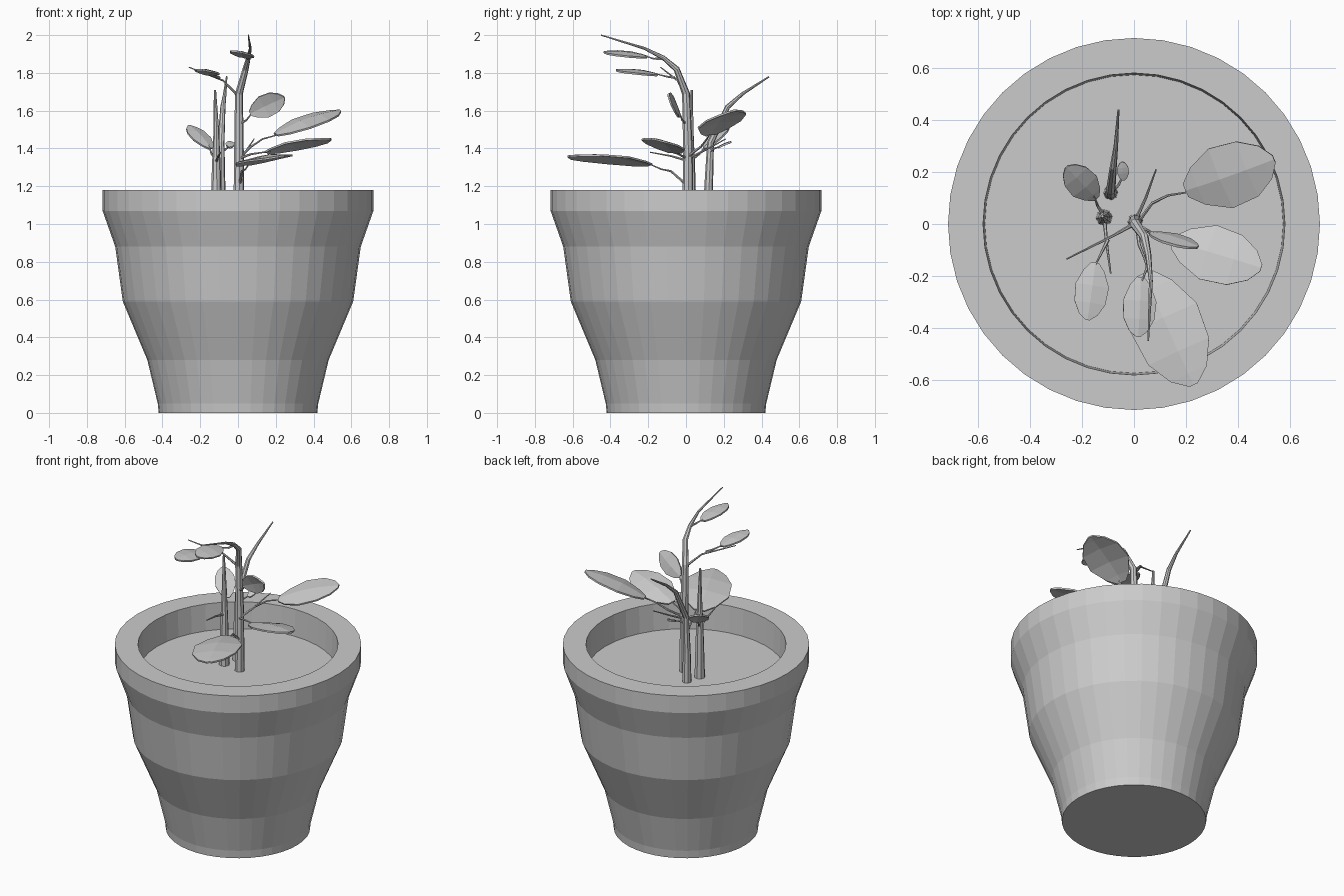
import bpy, bmesh, math
from mathutils import Vector

if "Cube" in bpy.data.objects:
    bpy.data.objects.remove(bpy.data.objects["Cube"])


def finish(name, bm):
    bmesh.ops.recalc_face_normals(bm, faces=bm.faces)
    me = bpy.data.meshes.new(name)
    bm.to_mesh(me)
    bm.free()
    ob = bpy.data.objects.new(name, me)
    bpy.context.collection.objects.link(ob)
    return ob


def loft(bm, rings):
    # skin closed rings and cap both ends
    vs = [[bm.verts.new(p) for p in r] for r in rings]
    n = len(vs[0])
    for a, b in zip(vs, vs[1:]):
        for i in range(n):
            j = (i + 1) % n
            bm.faces.new((a[i], a[j], b[j], b[i]))
    bm.faces.new(vs[0][::-1])
    bm.faces.new(vs[-1])


def lathe(name, profile, sides=40):
    bm = bmesh.new()
    ang = [2 * math.pi * i / sides for i in range(sides)]
    loft(bm, [[(r * math.cos(a), r * math.sin(a), z) for a in ang] for r, z in profile])
    return finish(name, bm)


def tube(name, pts, r0, r1, sides=8):
    # tapered stem along a path
    bm = bmesh.new()
    pts = [Vector(p) for p in pts]
    rings = []
    for i, p in enumerate(pts):
        t = (pts[min(i + 1, len(pts) - 1)] - pts[max(i - 1, 0)]).normalized()
        u = Vector((1, 0.1, 0))
        u = (u - t * u.dot(t)).normalized()
        v = t.cross(u)
        r = r0 + (r1 - r0) * i / (len(pts) - 1)
        rings.append([p + r * (u * math.cos(a) + v * math.sin(a))
                      for a in (2 * math.pi * k / sides for k in range(sides))])
    loft(bm, rings)
    return finish(name, bm)


def leaf(name, base, tip, width, side, fold=0.06, thick=0.01):
    # faceted oval blade, folded slightly along its midrib
    bm = bmesh.new()
    base, tip, s = Vector(base), Vector(tip), Vector(side)
    ax = tip - base
    d = ax.normalized()
    s = (s - d * s.dot(d)).normalized()
    n = d.cross(s)
    if n.z < 0:
        n = -n
    rows = []
    for t, w in ((0, .22), (.14, .62), (.4, 1), (.7, .92), (.9, .55), (1, .12)):
        h = width / 2 * w
        mid = base + ax * t + n * (0.08 * width * math.sin(math.pi * t))
        rows.append([bm.verts.new(mid + s * h * k - n * abs(k) * fold * width * w)
                     for k in (-1, 0, 1)])
    for a, b in zip(rows, rows[1:]):
        for i in range(2):
            bm.faces.new((a[i], a[i + 1], b[i + 1], b[i]))
    ob = finish(name, bm)
    m = ob.modifiers.new("thickness", 'SOLIDIFY')
    m.thickness = thick
    m.offset = 0
    return ob


# Pot with open rim, and soil level formed by the final cap
lathe("pot", [(.42, 0), (.425, .05), (.48, .28), (.61, .59), (.65, .88),
              (.717, 1.07), (.717, 1.18), (.582, 1.18), (.575, 1.01)])

# Main stems
tube("tall_stem", [(.005, .01, 1), (.005, .01, 1.4), (.005, 0, 1.69), (.04, -.05, 1.82),
                   (.055, -.12, 1.88), (.065, -.22, 1.93), (.055, -.45, 2)], .03, .003)
tube("back_stem", [(-.09, .12, 1), (-.09, .12, 1.2), (-.09, .13, 1.43), (-.08, .22, 1.62),
                   (-.07, .3, 1.69), (-.06, .44, 1.78)], .028, .004)
tube("left_stem", [(-.115, .025, 1), (-.115, .025, 1.3), (-.115, .025, 1.5),
                   (-.122, .03, 1.71)], .032, .006)

# Twigs
twigs = {
    "upper_left": [(0, 0, 1.68), (-.08, -.045, 1.76), (-.26, -.135, 1.83)],
    "upper_left_stalk": [(-.1, -.06, 1.775), (-.12, -.1, 1.78), (-.15, -.16, 1.795)],
    "top_leaf_stalk": [(.055, -.12, 1.875), (.05, -.17, 1.875), (.03, -.22, 1.89)],
    "upright_leaf_stalk": [(.01, 0, 1.53), (.045, -.02, 1.55), (.075, -.035, 1.59)],
    "right_back": [(.01, 0, 1.35), (.07, .08, 1.41), (.13, .11, 1.45), (.22, .125, 1.475)],
    "right_front": [(.01, 0, 1.35), (.07, -.04, 1.37), (.17, -.08, 1.385)],
    "front": [(.01, 0, 1.21), (.02, -.08, 1.28), (.04, -.13, 1.29), (.06, -.2, 1.32)],
    "back": [(0, 0, 1.34), (.045, .1, 1.39), (.085, .21, 1.45)],
    "left_leaf_stalk": [(-.115, .03, 1.34), (-.14, .07, 1.37), (-.155, .11, 1.42)],
    "left_front": [(-.115, .025, 1.33), (-.105, -.08, 1.36), (-.09, -.19, 1.38)],
    "small_leaf_stalk": [(-.09, .12, 1.38), (-.06, .15, 1.4), (-.045, .18, 1.41)],
}
for k, p in twigs.items():
    tube(k + "_twig", p, .008, .003, 6)

# Leaves: base, tip, width, width direction
leaves = {
    "right_back": ((.2, .13, 1.475), (.54, .25, 1.6), .25, (-.35, 1, .2)),
    "right_front": ((.15, -.07, 1.38), (.49, -.17, 1.45), .22, (.3, 1, -.17)),
    "front": ((.04, -.19, 1.315), (.23, -.62, 1.36), .28, (1, .4, .13)),
    "top": ((.025, -.205, 1.885), (.015, -.435, 1.91), .13, (1, 0, -.2)),
    "upper_left": ((-.15, -.15, 1.79), (-.18, -.37, 1.815), .13, (1, 0, -.15)),
    "upright": ((.065, -.035, 1.585), (.245, -.09, 1.67), .125, (-.25, -.3, 1)),
    "left": ((-.145, .1, 1.4), (-.26, .22, 1.52), .12, (1, 1, .2)),
    "small": ((-.04, .17, 1.405), (-.045, .24, 1.435), .045, (1, 0, 0)),
}
for k, (b, t, w, s) in leaves.items():
    leaf(k + "_leaf", b, t, w, s)
